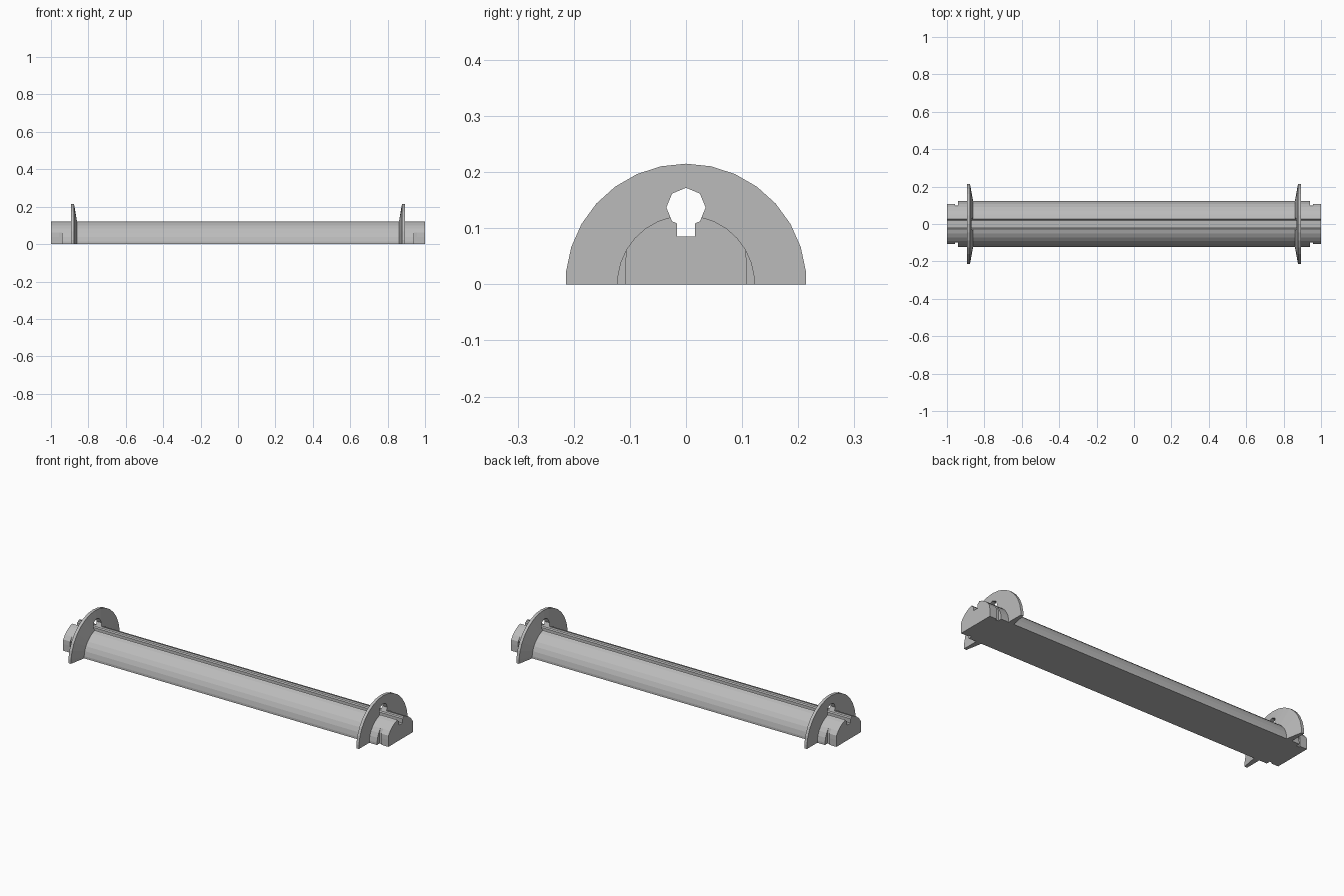
import bpy, bmesh, math

if "Cube" in bpy.data.objects:
    bpy.data.objects.remove(bpy.data.objects["Cube"], do_unlink=True)

grey = bpy.data.materials.new("plain grey")
grey.use_nodes = True
colour = (0.5, 0.5, 0.5, 1)
grey.diffuse_color = colour
grey.node_tree.nodes["Principled BSDF"].inputs["Base Color"].default_value = colour

SIDES = 30
BODY_R = 0.123
FLANGE_R = 0.215


def half_round(radius, flat=1.0):
    """Half-disc outline in y, z with its sides trimmed to a flat."""
    step = 2 * math.pi / SIDES
    edge = radius * math.cos(step / 2)
    arc = [((k + 0.5) * step) for k in range(SIDES // 2)]
    points = [(edge, 0)]
    points += [(radius * math.cos(a), radius * math.sin(a)) for a in arc]
    points.append((-edge, 0))
    return [(max(-flat, min(flat, y)), z) for y, z in points]


def loft(name, sections):
    """Join outlines, given as (x, points), into a closed solid."""
    bm = bmesh.new()
    rings = [[bm.verts.new((x, y, z)) for y, z in pts] for x, pts in sections]
    n = len(rings[0])
    for a, b in zip(rings, rings[1:]):
        for i in range(n):
            j = (i + 1) % n
            bm.faces.new((a[i], a[j], b[j], b[i]))
    bm.faces.new(rings[0])
    bm.faces.new(rings[-1])
    bmesh.ops.remove_doubles(bm, verts=bm.verts, dist=1e-5)
    bmesh.ops.recalc_face_normals(bm, faces=bm.faces)
    mesh = bpy.data.meshes.new(name)
    bm.to_mesh(mesh)
    bm.free()
    obj = bpy.data.objects.new(name, mesh)
    bpy.context.collection.objects.link(obj)
    mesh.materials.append(grey)
    return obj


# Half-round core with a flat-sided, notched tab at each end
full, neck, tab = (half_round(BODY_R, f) for f in (1.0, 0.1, 0.108))
end = [(0.94, full), (0.94, neck), (0.957, neck), (0.957, tab), (1, tab)]
parts = [loft("core", [(-x, p) for x, p in reversed(end)] + end)]

# Flanges, flat outside and coned inside
for side, name in ((1, "left_flange"), (-1, "right_flange")):
    parts.append(loft(name, [
        (side * 0.86, half_round(BODY_R)),
        (side * 0.877, half_round(FLANGE_R)),
        (side * 0.893, half_round(FLANGE_R))]))

# Keyhole channel: eight-sided bore over a square slot
bore_r, bore_z, slot = 0.035, 0.137, 0.016
meet_z = bore_z - bore_r + slot * math.tan(math.pi / 8)
keyhole = [(slot, 0.085), (slot, meet_z)]
for k in range(-1, 6):
    a = k * math.pi / 4
    keyhole.append((bore_r * math.cos(a), bore_z + bore_r * math.sin(a)))
keyhole += [(-slot, meet_z), (-slot, 0.085)]
cutter = loft("channel_cutter", [(-1.1, keyhole), (1.1, keyhole)])
cutter.hide_render = True

for part in parts:
    cut = part.modifiers.new("channel", 'BOOLEAN')
    cut.operation = 'DIFFERENCE'
    cut.solver = 'EXACT'
    cut.object = cutter
    bpy.context.view_layer.objects.active = part
    bpy.ops.object.modifier_apply(modifier=cut.name)
bpy.data.objects.remove(cutter, do_unlink=True)
